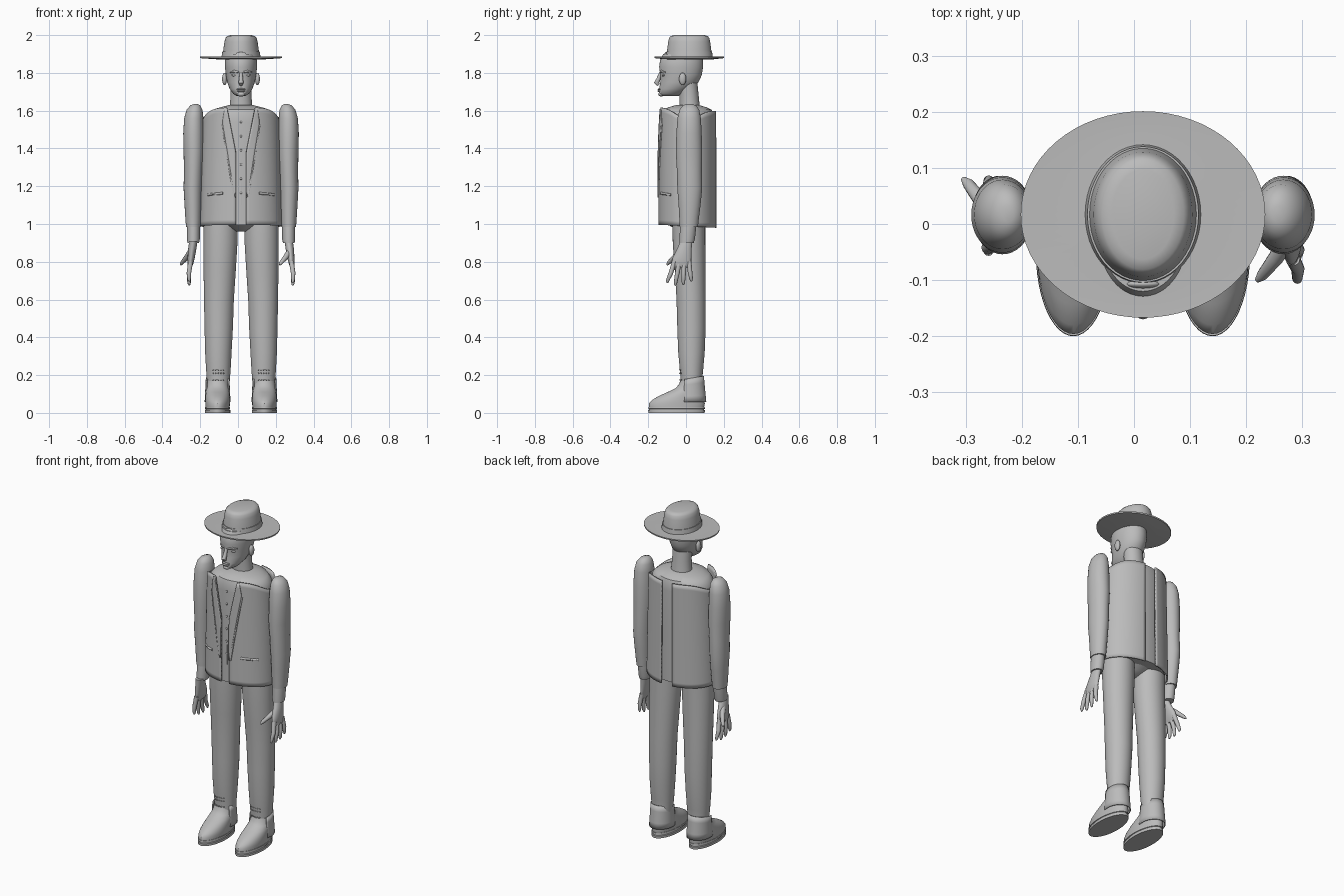
import bpy, bmesh, math
from mathutils import Vector

CX = 0.016   # mirror axis of the figure
CY = 0.008   # depth centre of the torso

grey = bpy.data.materials.new("plain_grey")
grey.diffuse_color = (0.5, 0.5, 0.5, 1)


def finish(bm, name, angle=40):
    bmesh.ops.recalc_face_normals(bm, faces=bm.faces)
    me = bpy.data.meshes.new(name)
    bm.to_mesh(me)
    bm.free()
    ob = bpy.data.objects.new(name, me)
    bpy.context.collection.objects.link(ob)
    me.materials.append(grey)
    bpy.ops.object.select_all(action='DESELECT')
    ob.select_set(True)
    bpy.context.view_layer.objects.active = ob
    bpy.ops.object.shade_smooth_by_angle(angle=math.radians(angle))
    return ob


def skin(bm, rings):
    """Bridge equal-sized closed rings of verts and cap both ends."""
    n = len(rings[0])
    for a, b in zip(rings, rings[1:]):
        for i in range(n):
            j = (i + 1) % n
            bm.faces.new((a[i], a[j], b[j], b[i]))
    bm.faces.new(rings[0])
    bm.faces.new(rings[-1])


def loft(name, rings, n=40, angle=40):
    """Stack of ellipses: (z, centre x, centre y, radius x, radius y)."""
    bm = bmesh.new()
    skin(bm, [[bm.verts.new((cx + rx * math.cos(2 * math.pi * i / n),
                             cy + ry * math.sin(2 * math.pi * i / n), z))
               for i in range(n)] for z, cx, cy, rx, ry in rings])
    return finish(bm, name, angle)


def tube(name, pts, radii, n=12):
    """Tapered tube through points."""
    bm = bmesh.new()
    pts = [Vector(p) for p in pts]
    rings = []
    for k, (p, r) in enumerate(zip(pts, radii)):
        d = (pts[min(k + 1, len(pts) - 1)] - pts[max(k - 1, 0)]).normalized()
        u = d.cross(Vector((0, 0.3, 1)) if abs(d.x) > 0.8 else Vector((1, 0, 0))).normalized()
        v = d.cross(u)
        rings.append([bm.verts.new(p + r * (math.cos(2 * math.pi * i / n) * u
                                            + math.sin(2 * math.pi * i / n) * v)) for i in range(n)])
    skin(bm, rings)
    return finish(bm, name, 60)


def ball(name, loc, size):
    bm = bmesh.new()
    bmesh.ops.create_uvsphere(bm, u_segments=16, v_segments=10, radius=1)
    for v in bm.verts:
        v.co = Vector(loc) + Vector(a * b for a, b in zip(v.co, size))
    return finish(bm, name, 60)


def sheet(name, f, nu, nv, thick):
    """Thin shell from a function f(u, v) -> point."""
    bm = bmesh.new()
    g = [[bm.verts.new(f(i / nu, j / nv)) for j in range(nv + 1)] for i in range(nu + 1)]
    for i in range(nu):
        for j in range(nv):
            bm.faces.new((g[i][j], g[i + 1][j], g[i + 1][j + 1], g[i][j + 1]))
    ob = finish(bm, name)
    m = ob.modifiers.new("thickness", 'SOLIDIFY')
    m.thickness = thick
    m.offset = 0
    return ob


def interp(x, table):
    for (a, va), (b, vb) in zip(table, table[1:]):
        if x <= b:
            return va + (vb - va) * max(0, (x - a) / (b - a))
    return table[-1][1]


def coat_r(z):
    t = (z - 0.98) / 0.63
    return 0.212 - 0.015 * t, 0.152 - 0.002 * t


def coat_front(dx, z, lift=0.0):
    rx, ry = coat_r(z)
    return (CX + dx, CY - ry * math.sqrt(max(0, 1 - (dx / rx) ** 2)) - lift, z)


# hat: brim, band and crown
HY = 0.017
loft("hat_brim", [(1.870, CX, HY, 0.08, 0.095), (1.872, CX, HY, 0.13, 0.13),
                  (1.878, CX, HY, 0.217, 0.183), (1.886, CX, HY, 0.218, 0.184),
                  (1.884, CX, HY, 0.13, 0.14), (1.886, CX, HY, 0.09, 0.11)], 64)
loft("hat_band", [(1.88, CX, HY, 0.104, 0.125), (1.912, CX, HY, 0.099, 0.121)], 48)
loft("hat_crown", [(1.88, CX, HY, 0.100, 0.121), (1.92, CX, HY, 0.094, 0.117),
                   (1.965, CX, HY, 0.088, 0.111), (1.985, CX, HY, 0.082, 0.106),
                   (1.995, CX, HY, 0.073, 0.098), (2.0, CX, HY, 0.055, 0.08)], 48)
ball("hat_bow", (CX, -0.107, 1.896), (0.03, 0.008, 0.014))

# head and face
loft("head", [(1.678, CX, -0.085, 0.025, 0.045), (1.69, CX, -0.08, 0.042, 0.064),
              (1.715, CX, -0.06, 0.060, 0.082), (1.75, CX, -0.035, 0.073, 0.101),
              (1.79, CX, -0.026, 0.080, 0.110), (1.83, CX, -0.026, 0.085, 0.116),
              (1.87, CX, -0.024, 0.084, 0.113), (1.90, CX, -0.02, 0.075, 0.10)])
tube("nose", [(CX, -0.134, 1.80), (CX, -0.147, 1.765), (CX, -0.156, 1.748), (CX, -0.146, 1.735)],
     [0.008, 0.011, 0.014, 0.008])
ball("upper_lip", (CX, -0.14, 1.714), (0.024, 0.010, 0.005))
ball("lower_lip", (CX, -0.14, 1.704), (0.021, 0.010, 0.006))
ball("chin", (CX, -0.132, 1.687), (0.022, 0.015, 0.012))
loft("neck", [(1.60, CX, 0.022, 0.063, 0.055), (1.64, CX, 0.018, 0.058, 0.053),
              (1.69, CX, 0.016, 0.055, 0.050), (1.75, CX, 0.010, 0.055, 0.050)])

# shirt, hips and front buttons
loft("shirt", [(0.995, CX, CY, 0.196, 0.138), (1.3, CX, CY, 0.190, 0.138),
               (1.54, CX, CY, 0.184, 0.138), (1.58, CX, CY, 0.178, 0.136),
               (1.605, CX, CY, 0.150, 0.128), (1.618, CX, CY, 0.11, 0.10),
               (1.63, CX, CY, 0.06, 0.06)], 56)
loft("hips", [(0.96, CX, 0.0, 0.025, 0.03), (0.975, CX, 0.0, 0.07, 0.06),
              (1.0, CX, 0.0, 0.10, 0.10)])
for k in range(6):
    ball("shirt_button", (CX, CY - 0.139, 1.54 - 0.075 * k), (0.006, 0.004, 0.006))
tube("shirt_placket", [(CX, CY - 0.137, 1.10), (CX, CY - 0.137, 1.22)], [0.004, 0.004], 6)

opening = [(1.38, 0.027), (1.62, 0.075)]
lapel_edge = [(1.14, 0.036), (1.53, 0.100), (1.61, 0.086)]

for s, side in ((-1, "right"), (1, "left")):
    # jacket half, from the front opening round to the back vent
    def coat(u, v):
        z0 = 0.99
        for _ in range(2):
            rx, ry = coat_r(z0)
            a0 = -math.acos(interp(z0, opening) / rx)
            a = a0 + (math.radians(80) - a0) * u
            low = 0.988 - 0.008 * math.sin(a)
            top = 1.607 - 0.010 * math.sin(a) - 0.05 * math.cos(a) ** 6
            z0 = low + (top - low) * v
        return (CX + s * rx * math.cos(a), CY + ry * math.sin(a), z0)
    sheet(side + "_jacket", coat, 36, 24, 0.008)

    # lapel with a raised rim
    def lapel(u, v):
        z = 1.14 + 0.47 * v
        a, b = interp(z, opening), interp(z, lapel_edge)
        return coat_front(s * (a + (b - a) * u), z, 0.006)
    sheet(side + "_lapel", lapel, 4, 16, 0.005)
    rim = [1.14 + 0.39 * k / 8 for k in range(9)]
    tube(side + "_lapel_rim", [coat_front(s * interp(z, lapel_edge), z, 0.006) for z in rim],
         [0.005] * 9, 6)
    # pocket welt
    tube(side + "_pocket", [coat_front(s * (0.095 + 0.02 * k), 1.163 - 0.002 * k, 0.004)
                            for k in range(5)], [0.007] * 5, 8)

    # eye, brow and ear
    ball(side + "_eye", (CX + s * 0.034, -0.118, 1.788), (0.016, 0.010, 0.007))
    tube(side + "_brow", [(CX + s * 0.012, -0.136, 1.804), (CX + s * 0.034, -0.127, 1.809),
                          (CX + s * 0.056, -0.108, 1.803)], [0.005, 0.007, 0.004], 8)
    ball(side + "_ear", (CX + s * 0.087, -0.018, 1.768), (0.013, 0.019, 0.033))

    # sleeve and cuff
    sleeve = [(1.635, .240, .018, .010, .015), (1.628, .242, .018, .026, .035),
              (1.605, .246, .018, .042, .052), (1.56, .250, .017, .051, .062),
              (1.48, .251, .016, .055, .067), (1.38, .250, .016, .054, .070),
              (1.28, .252, .018, .050, .066), (1.19, .255, .020, .049, .066),
              (1.10, .254, .019, .045, .058), (1.02, .253, .016, .041, .051),
              (0.985, .253, .015, .038, .048)]
    loft(side + "_sleeve", [(z, CX + s * d, y, a, b) for z, d, y, a, b in sleeve])
    cuff = [(0.99, .252, .012, .034, .043), (0.92, .252, .006, .034, .041), (0.90, .253, .003, .031, .038)]
    loft(side + "_cuff", [(z, CX + s * d, y, a, b) for z, d, y, a, b in cuff], 32)

    # hand: palm, four spread fingers and a thumb
    def hy(y):
        return y if s > 0 else -0.02 - y
    palm = [(0.91, .252, .002, .022, .032), (0.87, .258, -.008, .022, .038),
            (0.82, .264, -.022, .019, .050), (0.785, .268, -.024, .014, .052), (0.77, .269, -.024, .008, .045)]
    loft(side + "_palm", [(z, CX + s * d, hy(y), a, b) for z, d, y, a, b in palm], 24, 60)
    for k in range(4):
        y0, y1 = -0.062 + 0.026 * k, -0.098 + 0.042 * k
        tip = 0.675 + (0.012, 0, 0.003, 0.02)[k]
        tube(side + "_finger", [(CX + s * .267, hy(y0), 0.80), (CX + s * .276, hy((y0 + y1) / 2), 0.74),
                                (CX + s * .275, hy(y1), tip + 0.012), (CX + s * .273, hy(y1), tip)],
             [0.013, 0.012, 0.009, 0.004])
    tx = CX + s * 0.262
    tube(side + "_thumb", [(tx, hy(-0.02), 0.86), (tx - 0.025, hy(-0.06), 0.825),
                           (tx - 0.050, hy(-0.092), 0.795), (tx - 0.058, hy(-0.10), 0.784)],
         [0.017, 0.014, 0.010, 0.005])

    # trouser leg with a row of ankle stitches
    leg = [(1.01, .108, .015, .090, .087), (0.9, .109, .016, .090, .086), (0.75, .113, .022, .085, .081),
           (0.6, .117, .027, .079, .077), (0.45, .118, .029, .075, .075), (0.32, .120, .029, .070, .070),
           (0.23, .120, .029, .065, .062), (0.19, .120, .029, .062, .058), (0.14, .120, .03, .058, .058)]
    loft(side + "_trouser_leg", [(z, CX + s * d, y, a, b) for z, d, y, a, b in leg])
    for z in (0.175, 0.21, 0.228):
        for k in range(-2, 3):
            a = k * 0.22
            ball(side + "_stitch", (CX + s * .12 + 0.064 * math.sin(a), 0.029 - 0.061 * math.cos(a), z),
                 (0.004, 0.004, 0.003))

    # shoe: sole, upper and heel counter
    sx = CX + s * 0.124
    loft(side + "_sole", [(0, sx, -.05, .067, .149), (0.014, sx, -.05, .067, .150),
                          (0.016, sx, -.05, .063, .145), (0.02, sx, -.05, .063, .145),
                          (0.022, sx, -.05, .067, .150), (0.032, sx, -.05, .066, .149)], 48, 30)
    upper = [(0.03, -.05, .064, .146), (0.05, -.048, .065, .148), (0.068, -.042, .065, .138),
             (0.09, -.025, .064, .118), (0.11, -.004, .062, .094), (0.13, .016, .060, .072),
             (0.15, .026, .058, .064), (0.17, .03, .057, .060)]
    loft(side + "_shoe_upper", [(z, sx, y, a, b) for z, y, a, b in upper], 48)

    def counter(u, v):
        a = math.radians(-25 + 230 * u)
        z = 0.058 + (0.125 + 0.012 * math.sin(a)) * v
        return (sx + (0.066 - 0.006 * v) * math.cos(a),
                0.022 + (0.083 - 0.013 * v) * math.sin(a), z)
    sheet(side + "_heel_counter", counter, 28, 4, 0.005)
